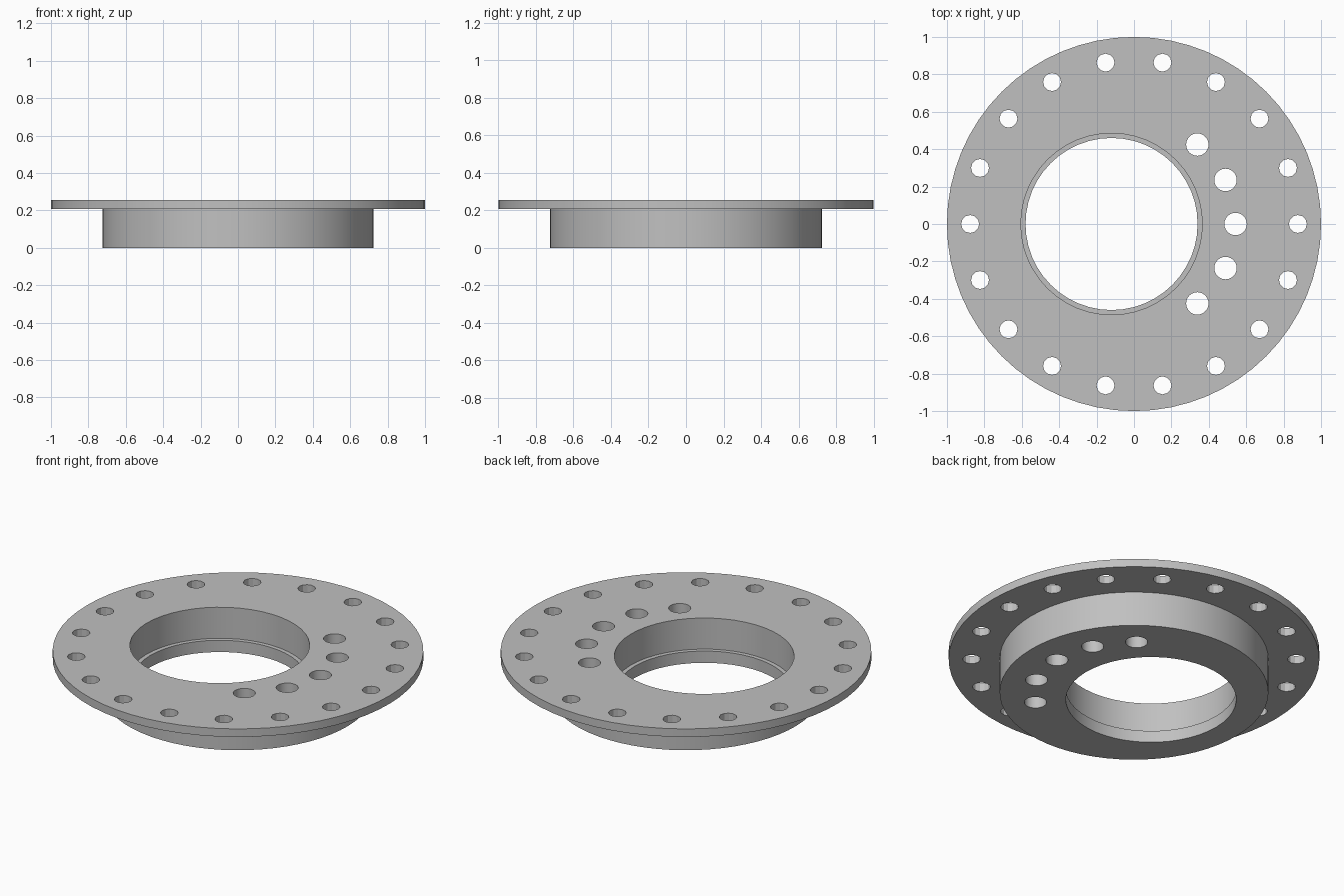
import bpy, bmesh
from math import cos, sin, pi, radians

cube = bpy.data.objects.get("Cube")
if cube:
    bpy.data.objects.remove(cube)

FLANGE_R, HUB_R, HUB_TOP, TOP = 1.0, 0.725, 0.207, 0.255
BORE_X, BORE_R, LIP_R, LIP_Z = -0.12, 0.485, 0.46, 0.07

steel = bpy.data.materials.new("grey metal")
steel.use_nodes = True
colour = (0.53, 0.53, 0.53, 1)
steel.diffuse_color = colour
steel.node_tree.nodes["Principled BSDF"].inputs["Base Color"].default_value = colour


def add_lathe(bm, profile, sides, x=0.0, y=0.0):
    """Closed solid of revolution from (radius, z) points, bottom to top."""
    rings = [[bm.verts.new((x + r * cos(2 * pi * i / sides),
                            y + r * sin(2 * pi * i / sides), z))
              for i in range(sides)] for r, z in profile]
    for low, high in zip(rings, rings[1:]):
        for i in range(sides):
            j = (i + 1) % sides
            bm.faces.new((low[i], low[j], high[j], high[i]))
    bm.faces.new(rings[0][::-1])
    bm.faces.new(rings[-1])


def make_object(name, bm):
    mesh = bpy.data.meshes.new(name)
    bm.to_mesh(mesh)
    bm.free()
    mesh.materials.append(steel)
    obj = bpy.data.objects.new(name, mesh)
    bpy.context.collection.objects.link(obj)
    return obj


# Round flange with the hub below it
bm = bmesh.new()
add_lathe(bm, [(HUB_R, 0), (HUB_R, HUB_TOP), (FLANGE_R, HUB_TOP), (FLANGE_R, TOP)], 64)
flange = make_object("flanged_hub", bm)

# Cutter: off-centre stepped bore, outer bolt circle, inner arc of holes
bm = bmesh.new()
add_lathe(bm, [(LIP_R, -0.1), (LIP_R, LIP_Z), (BORE_R, LIP_Z), (BORE_R, 0.4)], 48, BORE_X)


def add_hole(radius, circle, angle, sides):
    add_lathe(bm, [(radius, -0.1), (radius, 0.4)], sides,
              circle * cos(angle), circle * sin(angle))


for i in range(18):
    add_hole(0.048, 0.876, radians(20 * i), 12)
for i in range(-2, 3):
    add_hole(0.06, 0.543, 2 * pi * i / 14, 24)
cutter = make_object("hole_cutter", bm)
cutter.hide_render = True

# Cut the holes and keep the result
cut = flange.modifiers.new("holes", "BOOLEAN")
cut.operation = "DIFFERENCE"
cut.solver = "EXACT"
cut.object = cutter
bpy.ops.object.select_all(action="DESELECT")
flange.select_set(True)
bpy.context.view_layer.objects.active = flange
bpy.ops.object.modifier_apply(modifier=cut.name)
bpy.data.objects.remove(cutter)

# Smooth round walls, crisp rims
bpy.ops.object.shade_smooth_by_angle(angle=radians(25))
